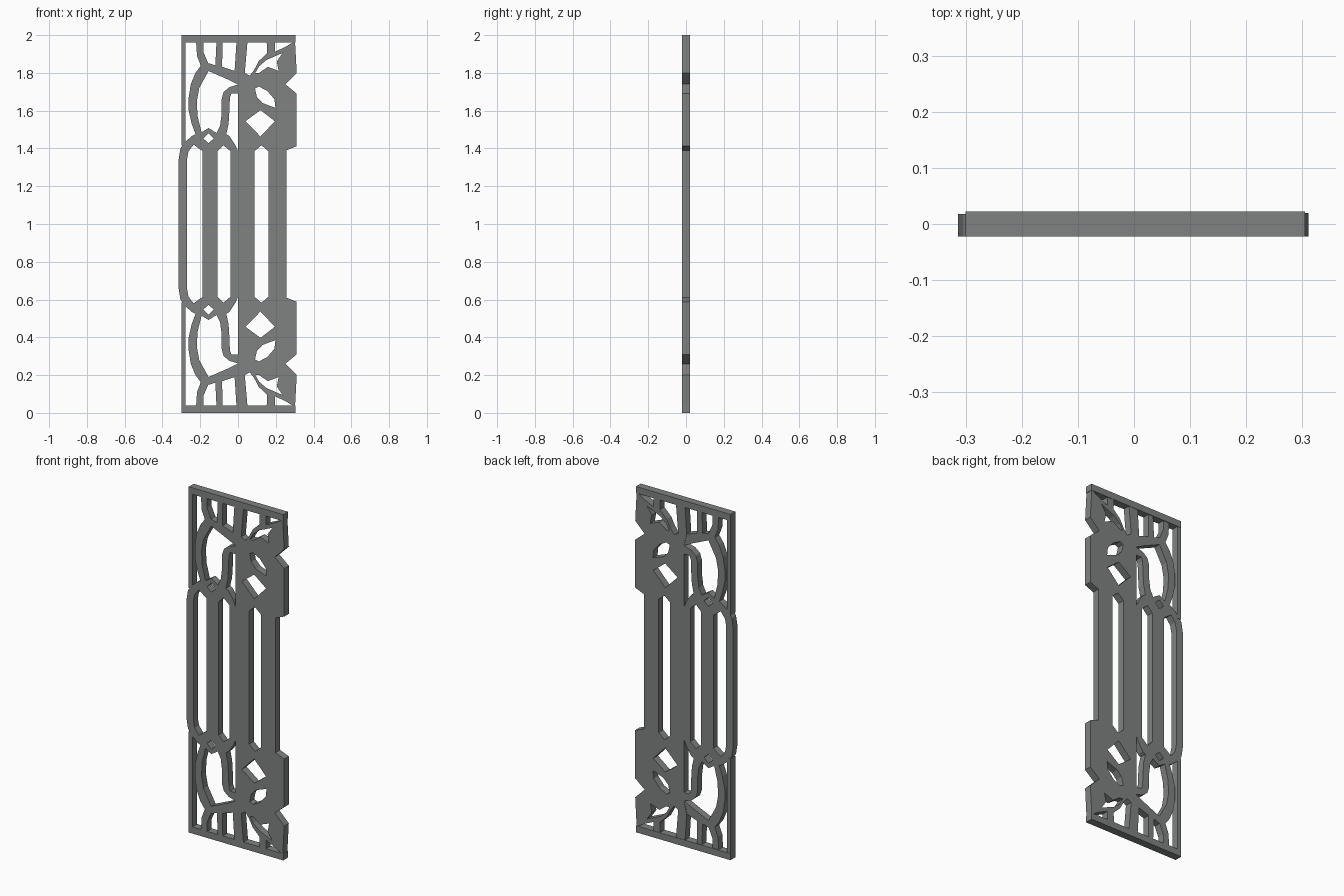
import bpy, bmesh

if "Cube" in bpy.data.objects:
    bpy.data.objects.remove(bpy.data.objects["Cube"])

FRONT = -0.022
iron = bpy.data.materials.new("dark_iron")
iron.diffuse_color = (0.215, 0.225, 0.225, 1)
iron.use_nodes = True
iron.node_tree.nodes["Principled BSDF"].inputs["Base Color"].default_value = iron.diffuse_color


def span(pts):
    """Close a loop that crosses mid height by mirroring its upper half about z = 1."""
    return pts + [(x, 2 - z) for x, z in reversed(pts)]


def pair(pts):
    """An upper loop and its mirrored lower copy."""
    return [pts, [(x, 2 - z) for x, z in pts]]


def plate(name, loops, back):
    """Flat fretwork plate: first loop is the outline, the others are openings."""
    cu = bpy.data.curves.new(name, 'CURVE')
    cu.dimensions = '2D'
    cu.fill_mode = 'BOTH'
    cu.extrude = (back - FRONT) / 2
    for pts in loops:
        s = cu.splines.new('POLY')
        s.points.add(len(pts) - 1)
        for p, (x, z) in zip(s.points, pts):
            p.co = (x, z, 0, 1)
        s.use_cyclic_u = True
    tmp = bpy.data.objects.new(name + "_outline", cu)
    bpy.context.collection.objects.link(tmp)
    dg = bpy.context.evaluated_depsgraph_get()
    me = bpy.data.meshes.new_from_object(tmp.evaluated_get(dg))
    bpy.data.objects.remove(tmp)
    bm = bmesh.new()
    bm.from_mesh(me)
    for v in bm.verts:
        x, z, d = v.co
        v.co = (x, (FRONT + back) / 2 + d, z)
    bmesh.ops.remove_doubles(bm, verts=bm.verts, dist=1e-5)
    bmesh.ops.recalc_face_normals(bm, faces=bm.faces)
    for f in bm.faces:
        f.smooth = False
        f.material_index = 0
    bm.to_mesh(me)
    bm.free()
    me.name = name
    me.materials.clear()
    me.materials.append(iron)
    ob = bpy.data.objects.new(name, me)
    bpy.context.collection.objects.link(ob)
    return ob


def bar(name, x0, x1, z0, z1, back=0.022):
    plate(name, [[(x0, z0), (x1, z0), (x1, z1), (x0, z1)]], back)


# Rails and left stiles (the rings replace the stile at mid height)
bar("bottom_rail", -0.30, 0.305, 0, 0.038)
bar("top_rail", -0.30, 0.305, 1.962, 2)
bar("lower_left_stile", -0.30, -0.277, 0.038, 0.585, 0.02)
bar("upper_left_stile", -0.30, -0.277, 1.415, 1.962, 0.02)

# Left tracery: linked rings, curved stems and S-shaped scrolls
tracery = [(-.314, 1.343), (-.305, 1.40), (-.285, 1.43), (-.245, 1.465), (-.225, 1.475),
           (-.245, 1.53), (-.261, 1.60), (-.261, 1.67), (-.25, 1.74), (-.225, 1.80),
           (-.197, 1.838), (-.217, 1.89), (-.222, 1.965), (-.082, 1.965), (-.084, 1.832),
           (-.018, 1.81), (.013, 1.735), (.0, 1.69), (-.035, 1.69), (-.043, 1.67),
           (-.045, 1.61), (-.05, 1.53), (-.062, 1.475), (-.045, 1.465), (-.015, 1.42), (.0, 1.385)]
big_opening = [(-.156, 1.81), (-.06, 1.768), (.0, 1.738), (-.045, 1.725), (-.075, 1.70),
               (-.086, 1.665), (-.087, 1.58), (-.095, 1.52), (-.114, 1.482), (-.156, 1.508),
               (-.193, 1.485), (-.214, 1.57), (-.218, 1.65), (-.205, 1.72)]
stem_gap = [(-.182, 1.962), (-.114, 1.962), (-.12, 1.84), (-.158, 1.852), (-.183, 1.91)]
ring_eye = [(-.156, 1.48), (-.128, 1.453), (-.156, 1.428), (-.184, 1.453)]
slot_left = [(-.27, 1.343), (-.262, 1.385), (-.235, 1.42), (-.187, 1.385)]
slot_right = [(-.108, 1.385), (-.077, 1.417), (-.04, 1.385)]
plate("left_tracery", [span(tracery)] + pair(big_opening) + pair(stem_gap) + pair(ring_eye)
      + [span(slot_left), span(slot_right)], 0.018)

# Right panel: wide leaf ornament with pierced openings
panel = [(.0, 1.735), (-.018, 1.81), (-.008, 1.965), (.302, 1.965), (.311, 1.80),
         (.251, 1.74), (.311, 1.69), (.311, 1.412), (.256, 1.39)]
upper_gap = [(.05, 1.962), (.152, 1.962), (.154, 1.905), (.11, 1.862), (.085, 1.815),
             (.062, 1.785), (.036, 1.80)]
corner_gap = [(.195, 1.962), (.292, 1.962), (.25, 1.937), (.195, 1.912)]
leaf_gap = [(.092, 1.80), (.112, 1.835), (.15, 1.868), (.235, 1.905), (.205, 1.86),
            (.215, 1.81), (.158, 1.832), (.112, 1.80)]
petal_gap = [(.09, 1.718), (.10, 1.672), (.13, 1.64), (.198, 1.615), (.193, 1.66), (.155, 1.705),
             (.11, 1.728)]
diamond = [(.119, 1.603), (.195, 1.544), (.119, 1.463), (.04, 1.544)]
slot = [(.087, 1.385), (.124, 1.417), (.161, 1.385)]
holes = [h for g in (upper_gap, corner_gap, leaf_gap, petal_gap, diamond) for h in pair(g)]
plate("right_leaf_panel", [span(panel)] + holes + [span(slot)], 0.02)
